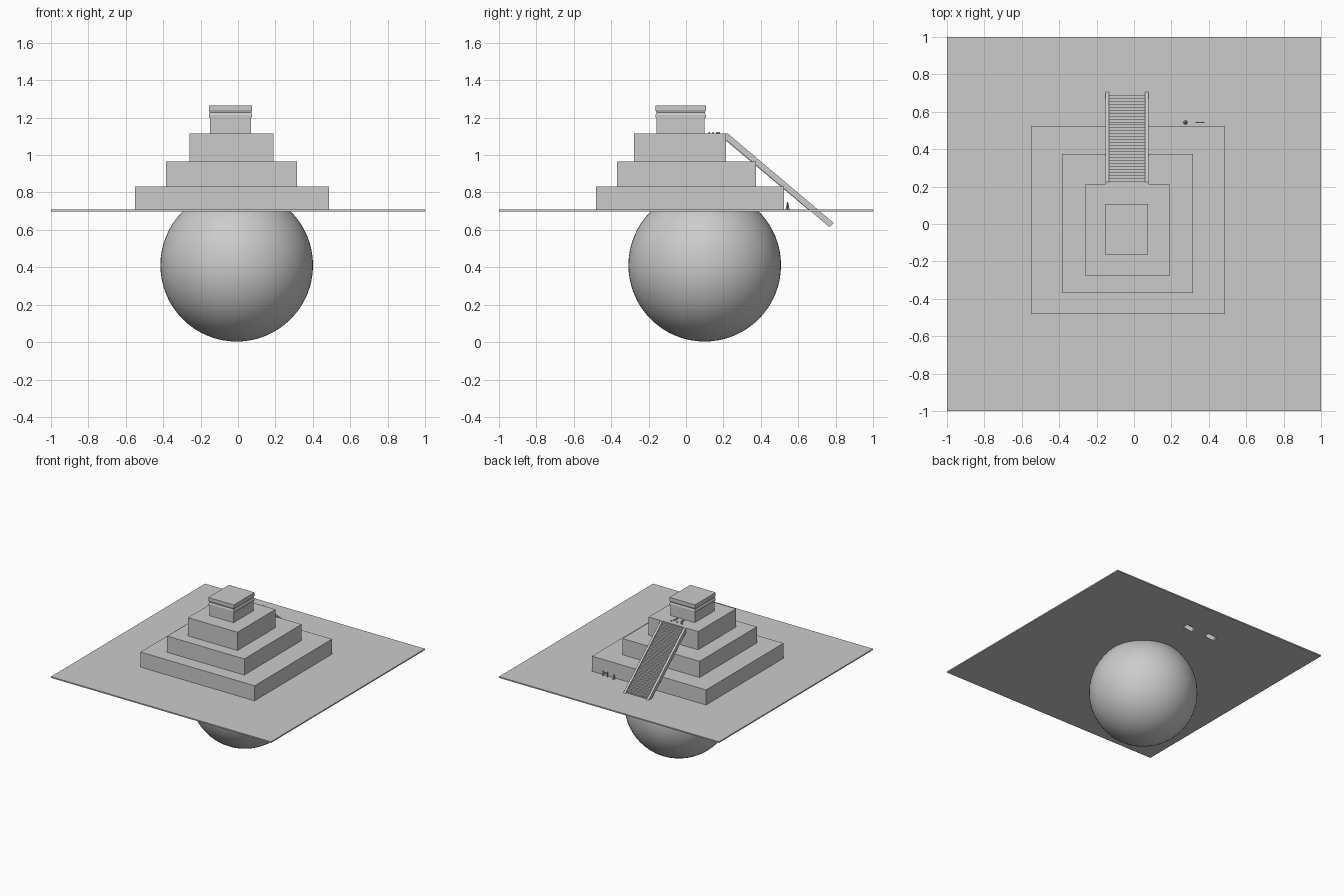
import bpy, bmesh, math
from mathutils import Matrix, Vector

if "Cube" in bpy.data.objects:
    bpy.data.objects.remove(bpy.data.objects["Cube"])


def finish(name, bm):
    bmesh.ops.recalc_face_normals(bm, faces=bm.faces)
    me = bpy.data.meshes.new(name)
    bm.to_mesh(me)
    bm.free()
    ob = bpy.data.objects.new(name, me)
    bpy.context.collection.objects.link(ob)
    return ob


def add_box(bm, x0, x1, y0, y1, z0, z1):
    m = Matrix.Translation(((x0 + x1) / 2, (y0 + y1) / 2, (z0 + z1) / 2))
    m = m @ Matrix.Diagonal((x1 - x0, y1 - y0, z1 - z0, 1))
    bmesh.ops.create_cube(bm, size=1, matrix=m)


def boxes(name, *dims):
    bm = bmesh.new()
    for d in dims:
        add_box(bm, *d)
    return finish(name, bm)


def extrude_yz(name, profile, spans):
    # Side profile in y,z swept across one or more x spans
    bm = bmesh.new()
    for x0, x1 in spans:
        f = bm.faces.new([bm.verts.new((x0, y, z)) for y, z in profile])
        r = bmesh.ops.extrude_face_region(bm, geom=[f])
        vs = [v for v in r["geom"] if isinstance(v, bmesh.types.BMVert)]
        bmesh.ops.translate(bm, verts=vs, vec=(x1 - x0, 0, 0))
    return finish(name, bm)


# Ground slab and the big ball beneath it
boxes("ground_slab", (-1, 1, -1, 1, 0.698, 0.708))
bpy.ops.mesh.primitive_uv_sphere_add(segments=64, ring_count=32, radius=0.408,
                                     location=(-0.007, 0.1, 0.411))
ball = bpy.context.object
ball.name = "ball"
bpy.ops.object.shade_smooth()

# Stepped pyramid tiers
tiers = [(-0.55, 0.487, -0.48, 0.525, 0.708, 0.832),
         (-0.385, 0.316, -0.37, 0.374, 0.832, 0.965),
         (-0.26, 0.19, -0.278, 0.214, 0.965, 1.115)]
for i, d in enumerate(tiers):
    boxes(f"tier_{i + 1}", d)

# Temple on top, with a grooved cornice
bm = bmesh.new()
rings = []
for z, g in [(1.115, 0), (1.2, 0), (1.2, 0.006), (1.213, 0.006),
             (1.227, 0.001), (1.24, 0.006), (1.265, 0.006)]:
    x0, x1, y0, y1 = -0.15 - g, 0.07 + g, -0.157 - g, 0.1 + g
    rings.append([bm.verts.new((x, y, z)) for x, y in
                  ((x0, y0), (x1, y0), (x1, y1), (x0, y1))])
for a, b in zip(rings, rings[1:]):
    for i in range(4):
        j = (i + 1) % 4
        bm.faces.new((a[i], a[j], b[j], b[i]))
bm.faces.new(rings[0])
bm.faces.new(rings[-1])
finish("temple", bm)

# Sloping side rails, running on through the ground
extrude_yz("stair_rails", [(0.21, 1.115), (0.224, 1.115), (0.79, 0.637),
                           (0.768, 0.614), (0.21, 1.085)],
           [(-0.152, -0.134), (0.059, 0.077)])

# Staircase of shallow steps between the rails
N = 30
ya, za, yb, zb = 0.212, 1.108, 0.69, 0.703
dy, dz = (yb - ya) / N, (za - zb) / N
prof = [(ya, za)]
for i in range(N):
    prof += [(ya + (i + 1) * dy, za - i * dz), (ya + (i + 1) * dy, za - (i + 1) * dz)]
prof += [(yb - 0.03, zb), (ya, za - 0.03)]
extrude_yz("stairs", prof, [(-0.136, 0.061)])

# Tiny posts on the stair landings
posts = []
for y, z, xs in [(0.365, 0.965, (-0.087, 0.006)), (0.515, 0.832, (-0.087, 0.02)),
                 (0.685, 0.705, (-0.092, 0.018))]:
    for x in xs:
        posts.append((x - 0.005, x + 0.005, y - 0.004, y + 0.004, z, z + 0.016))
boxes("landing_posts", *posts)

# Small stones laid out in front of the temple
stones = []
for x, y in [(-0.09, 0.178), (-0.075, 0.165), (-0.065, 0.145), (-0.065, 0.125),
             (-0.04, 0.172), (-0.005, 0.145), (-0.005, 0.125), (-0.003, 0.165),
             (0.01, 0.178)]:
    stones.append((x - 0.005, x + 0.005, y - 0.004, y + 0.004, 1.114, 1.123))
boxes("terrace_stones", *stones)

# Small gate and marker on the ground behind the pyramid
boxes("small_gate", (0.33, 0.336, 0.54, 0.546, 0.708, 0.748),
      (0.37, 0.376, 0.54, 0.546, 0.708, 0.748),
      (0.33, 0.376, 0.54, 0.546, 0.731, 0.737))
bm = bmesh.new()
bmesh.ops.create_cone(bm, cap_ends=True, segments=8, radius1=0.011, radius2=0.004,
                      depth=0.036, matrix=Matrix.Translation((0.275, 0.543, 0.726)))
finish("small_marker", bm)
